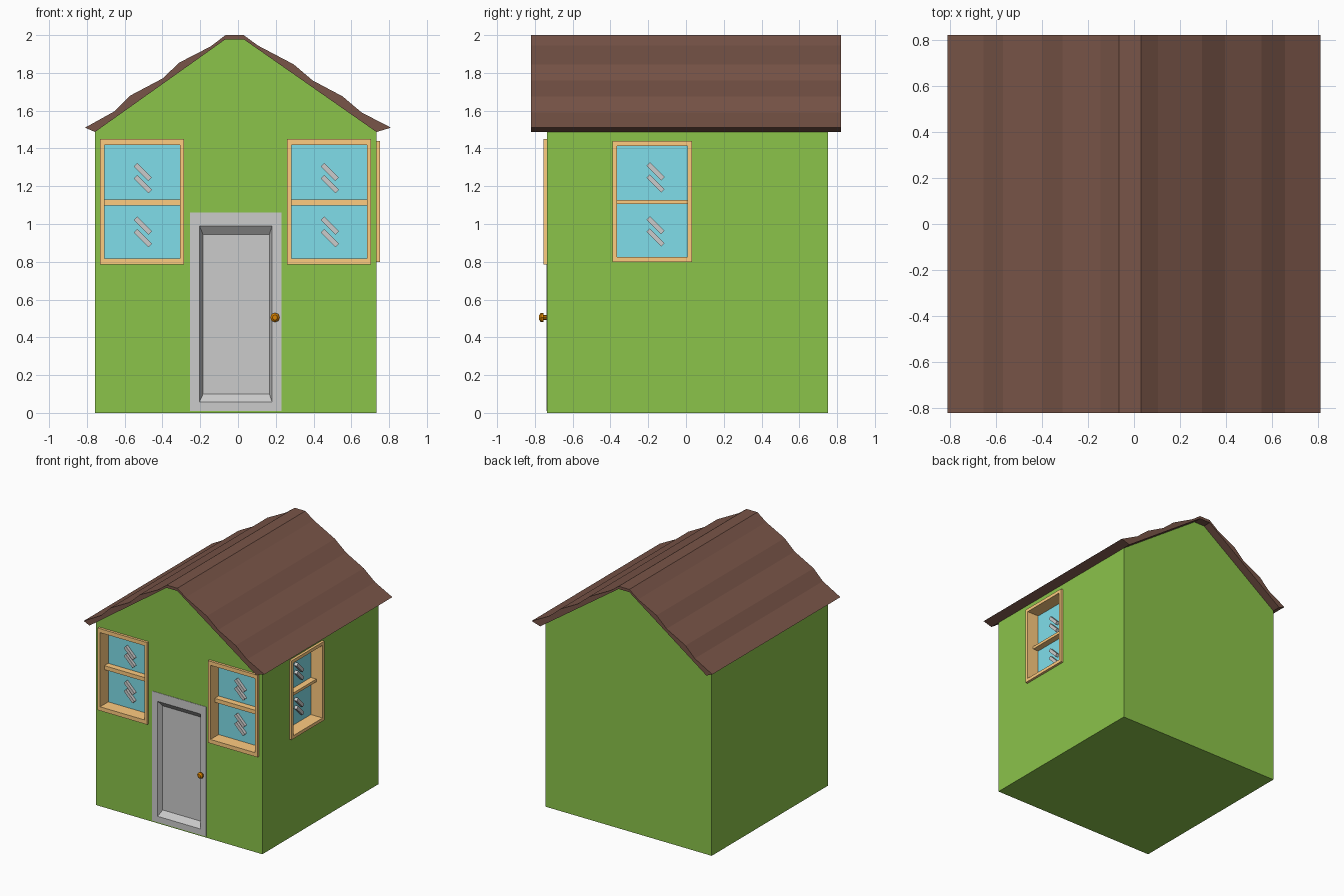
import bpy, bmesh
from math import radians
from mathutils import Matrix, Vector

if "Cube" in bpy.data.objects:
    bpy.data.objects.remove(bpy.data.objects["Cube"])


def mat(name, hexcode):
    lin = lambda c: c / 12.92 if c <= 0.04045 else ((c + 0.055) / 1.055) ** 2.4
    m = bpy.data.materials.new(name)
    m.diffuse_color = [lin(int(hexcode[i:i + 2], 16) / 255) for i in (0, 2, 4)] + [1]
    m.use_nodes = True
    m.node_tree.nodes["Principled BSDF"].inputs["Base Color"].default_value = m.diffuse_color
    return m


GREEN, BROWN = mat("wall_green", "8BC34A"), mat("roof_brown", "795548")
WOOD, BLUE, ORANGE = mat("wood", "FFCC80"), mat("glass_blue", "80DEEA"), mat("knob_orange", "D98200")


def finish(name, bm, material=None, place=Matrix()):
    bmesh.ops.recalc_face_normals(bm, faces=bm.faces)
    bm.transform(place)
    me = bpy.data.meshes.new(name)
    bm.to_mesh(me)
    bm.free()
    if material:
        me.materials.append(material)
    ob = bpy.data.objects.new(name, me)
    bpy.context.collection.objects.link(ob)
    return ob


def box(name, x, y, z, material=None, place=Matrix()):
    """Box from three (min, max) ranges."""
    bm = bmesh.new()
    bmesh.ops.create_cube(bm, size=1)
    for v in bm.verts:
        v.co = Vector([(r[0] + r[1]) / 2 + c * (r[1] - r[0]) for c, r in zip(v.co, (x, y, z))])
    return finish(name, bm, material, place)


def extrude_profile(name, pts, y0, y1, material):
    """Extrude an x-z outline along y."""
    bm = bmesh.new()
    face = bm.faces.new([bm.verts.new((x, y0, z)) for x, z in pts])
    ext = bmesh.ops.extrude_face_region(bm, geom=[face])["geom"]
    vs = [g for g in ext if isinstance(g, bmesh.types.BMVert)]
    bmesh.ops.translate(bm, verts=vs, vec=(0, y1 - y0, 0))
    if face.is_valid and len([f for f in bm.faces if len(f.verts) == len(pts)]) < 2:
        bm.faces.new([v for v in bm.verts if v not in vs])
    return finish(name, bm, material)


def loft(name, rects, ring=False, material=None, place=Matrix()):
    """Join rectangles (x0, x1, z0, z1, y); ring closes the loop, otherwise ends are capped."""
    bm = bmesh.new()
    loops = [[bm.verts.new(p) for p in ((a, y, c), (b, y, c), (b, y, d), (a, y, d))]
             for a, b, c, d, y in rects]
    for p, q in zip(loops, loops[1:] + (loops[:1] if ring else [])):
        for i in range(4):
            j = (i + 1) % 4
            bm.faces.new((p[i], p[j], q[j], q[i]))
    if not ring:
        bm.faces.new(loops[0])
        bm.faces.new(loops[-1])
    return finish(name, bm, material, place)


# House body with flat-topped gable
house = extrude_profile("house_walls", [(-.757, 0), (.733, 0), (.733, 1.487), (.03, 1.978),
                                        (-.066, 1.978), (-.757, 1.487)], -.735, .752, GREEN)

# Wavy shingled roof
extrude_profile("roof", [(-.757, 1.487), (-.81, 1.51), (-.653, 1.597), (-.57, 1.68), (-.40, 1.77),
                         (-.31, 1.855), (-.145, 1.94), (-.066, 2), (.03, 2), (.105, 1.945),
                         (.295, 1.845), (.395, 1.76), (.553, 1.676), (.655, 1.59), (.81, 1.51),
                         (.733, 1.487), (.03, 1.978), (-.066, 1.978)], -.82, .82, BROWN)

cutters = []


def window(name, place, w, h, tx, tz, bar, shift):
    """Deep-set sash window, built facing -y with the wall at y = 0."""
    a, b = w / 2, h / 2
    c, d = a - tx, b - tz
    loft(name + "_frame", [(-a, a, -b, b, .11), (-a, a, -b, b, -.02),
                           (-c, c, -d, d, -.02), (-c, c, -d, d, .11)], True, WOOD, place)
    box(name + "_glass", (-c, c), (.085, .105), (-d, d), BLUE, place)
    box(name + "_bar", (-c, c), (.035, .09), (-.004 - bar / 2, -.004 + bar / 2), WOOD, place)
    # Slanted glints, two per pane
    for i, z in enumerate((.158, .094, -.126, -.192)):
        tilt = Matrix.Translation((shift, 0, z)) @ Matrix.Rotation(radians(45), 4, 'Y')
        box(f"{name}_glint_{i + 1}", (-.055, .055), (.06, .09), (-.013, .013), None, place @ tilt)
    e, f = a - tx / 2, b - tz / 2
    cutters.append(box(name + "_cutter", (-e, e), (-.1, .1), (-f, f), None, place))


window("front_window_left", Matrix.Translation((-.508, -.735, 1.1175)), .444, .665, .022, .032, .032, .004)
window("front_window_right", Matrix.Translation((.482, -.735, 1.1175)), .444, .665, .022, .032, .032, .004)
window("side_window", Matrix.Translation((.733, -.179, 1.12)) @ Matrix.Rotation(radians(90), 4, 'Z'),
       .422, .64, .025, .026, .022, .018)

# Door with sunken bevelled panel
loft("door", [(-.254, .23, .01, 1.06, -.69), (-.254, .23, .01, 1.06, -.738),
              (-.204, .18, .058, .99, -.738), (-.185, .166, .10, .944, -.70)])
cutters.append(box("door_cutter", (-.23, .205), (-.8, -.695), (.034, 1.025)))

# Door knob: stem and bevelled head
for part, r1, r2, y0, y1 in (("stem", .012, .012, -.73, -.757), ("head", .025, .025, -.755, -.767),
                             ("cap", .025, .014, -.767, -.777)):
    bm = bmesh.new()
    bmesh.ops.create_cone(bm, cap_ends=True, segments=8, radius1=r1, radius2=r2, depth=y0 - y1)
    finish("door_knob_" + part, bm, ORANGE, Matrix.Translation((.196, (y0 + y1) / 2, .505))
           @ Matrix.Rotation(radians(90), 4, 'X'))

# Cut the openings into the walls
bpy.context.view_layer.objects.active = house
for cut in cutters:
    mod = house.modifiers.new("opening", 'BOOLEAN')
    mod.operation, mod.solver, mod.object = 'DIFFERENCE', 'EXACT', cut
    bpy.ops.object.modifier_apply(modifier=mod.name)
    bpy.data.objects.remove(cut, do_unlink=True)
